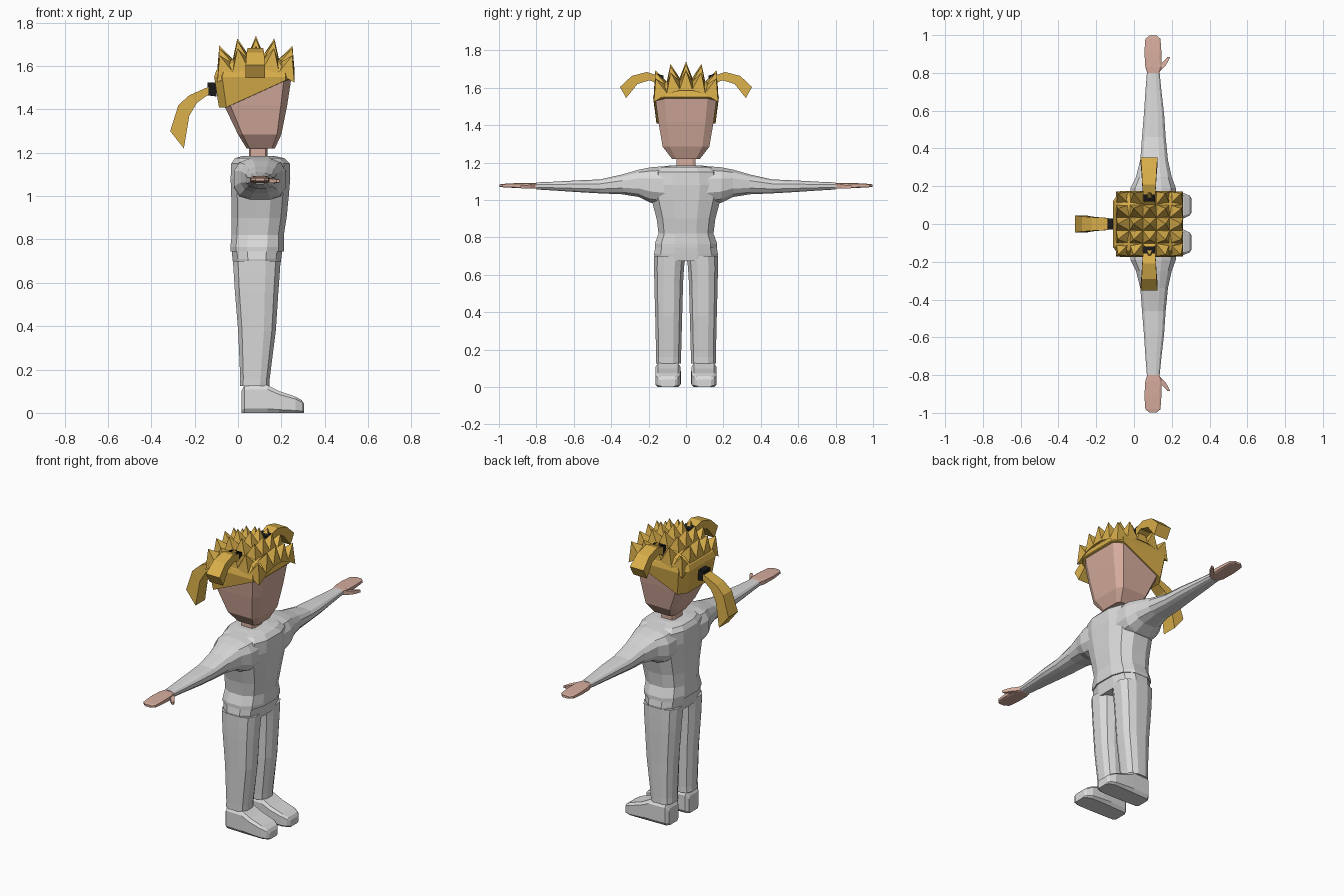
import bpy, bmesh, math
from mathutils import Vector

cube = bpy.data.objects.get("Cube")
if cube:
    bpy.data.objects.remove(cube, do_unlink=True)


def material(name, rgb):
    m = bpy.data.materials.new(name)
    m.use_nodes = True
    m.diffuse_color = (*rgb, 1)
    bsdf = next(n for n in m.node_tree.nodes if n.type == 'BSDF_PRINCIPLED')
    bsdf.inputs["Base Color"].default_value = (*rgb, 1)
    bsdf.inputs["Roughness"].default_value = 0.8
    return m


CLOTH = material("light_grey_cloth", (0.7, 0.7, 0.7))
SKIN = material("skin", (0.68, 0.42, 0.34))
HAIR = material("golden_hair", (0.70, 0.43, 0.07))
BLACK = material("black_band", (0.01, 0.01, 0.01))

# Unit cross-sections: rounded, chamfered box, plain box
ROUND = []
for i in range(12):
    a = math.tau * (i + 0.5) / 12
    c, s = math.cos(a), math.sin(a)
    ROUND.append((math.copysign(abs(c) ** 0.75, c) * 1.02, math.copysign(abs(s) ** 0.75, s) * 1.02))
CHAMFER = [(1, .7), (.8, 1), (-.8, 1), (-1, .7), (-1, -.7), (-.8, -1), (.8, -1), (1, -.7)]
BOX = [(1, 1), (-1, 1), (-1, -1), (1, -1)]


def finish(name, bm, mat):
    bmesh.ops.recalc_face_normals(bm, faces=bm.faces)
    me = bpy.data.meshes.new(name)
    bm.to_mesh(me)
    bm.free()
    me.materials.append(mat)
    ob = bpy.data.objects.new(name, me)
    bpy.context.scene.collection.objects.link(ob)
    return ob


def skin_rings(name, rings, mat):
    """Join rings of points into a closed tube."""
    bm = bmesh.new()
    vs = [[bm.verts.new(p) for p in ring] for ring in rings]
    n = len(vs[0])
    for lo, hi in zip(vs, vs[1:]):
        for i in range(n):
            j = (i + 1) % n
            bm.faces.new((lo[i], lo[j], hi[j], hi[i]))
    bm.faces.new(vs[0])
    bm.faces.new(vs[-1])
    return finish(name, bm, mat)


def loft(name, mat, axis, shape, sections, side=1):
    """Sections are (position, low a, high a, low b, high b); side -1 mirrors in y."""
    rings = []
    for t, a0, a1, b0, b1 in sections:
        ring = []
        for u, v in shape:
            a = (a0 + a1) / 2 + u * (a1 - a0) / 2
            b = (b0 + b1) / 2 + v * (b1 - b0) / 2
            p = {'z': (a, b, t), 'y': (a, t, b), 'x': (t, a, b)}[axis]
            ring.append((p[0], p[1] * side, p[2]))
        rings.append(ring)
    return skin_rings(name, rings, mat)


# Head and neck
loft("neck", SKIN, 'z', CHAMFER, [(1.16, .05, .135, -.05, .05), (1.25, .05, .135, -.05, .05)])
loft("head", SKIN, 'z', CHAMFER, [
    (1.22, .04, .17, -.075, .075), (1.285, .0, .2, -.125, .125),
    (1.42, -.065, .227, -.148, .148), (1.55, -.09, .247, -.165, .165),
    (1.6, -.07, .22, -.14, .14)])

# Hair cap with a hairline sloping down towards the back
cap = loft("hair_cap", HAIR, 'z', CHAMFER, [
    (1.4, -.088, .254, -.172, .172), (1.55, -.11, .257, -.176, .176),
    (1.58, -.1, .25, -.168, .168), (1.615, -.06, .22, -.14, .14),
    (1.645, 0, .165, -.08, .08)])
for v in cap.data.vertices:
    if v.co.z < 1.45:
        if v.co.x < 0:
            v.co.y *= .92
        v.co.z = min(1.545, max(1.41, 1.41 + .46 * (v.co.x + .05)))

# Spikes over the crown
def crown(u, v):
    return Vector((.0825 + .14 * u, .135 * v, 1.665 - .04 * (u * u + v * v)))


bm = bmesh.new()
for i in range(-2, 3):
    for j in range(-2, 3):
        u, v = i / 2, j / 2
        tip = crown(u, v) + Vector((.42 * u, .42 * v, 1)).normalized() * .075
        top = bm.verts.new(tip)
        base = [bm.verts.new(crown(u + .27 * a, v + .27 * b) - Vector((0, 0, .012))) for a, b in BOX]
        for k in range(4):
            bm.faces.new((base[k], base[(k + 1) % 4], top))
        bm.faces.new(base)
finish("hair_spikes", bm, HAIR)


# Tied tails: pairs of upper and lower edge points (distance out, height)
def tail(name, mat, direction, pairs, widths):
    d = Vector(direction)
    across = Vector((-d.y, d.x, 0))
    origin = Vector((.08, 0, 0))
    rings = []
    for (o1, z1, o2, z2), w in zip(pairs, widths):
        up = origin + d * o1 + Vector((0, 0, z1))
        low = origin + d * o2 + Vector((0, 0, z2))
        rings.append([up + across * w, up - across * w, low - across * w, low + across * w])
    skin_rings(name, rings, mat)


WIDTHS = (.032, .036, .04, .045)
tail("back_ponytail", HAIR, (-1, 0, 0), [
    (.215, 1.505, .215, 1.47), (.305, 1.465, .27, 1.43),
    (.355, 1.42, .305, 1.37), (.393, 1.3, .33, 1.22)], WIDTHS)
tail("back_hair_band", BLACK, (-1, 0, 0), [
    (.18, 1.525, .18, 1.46), (.22, 1.525, .22, 1.465)], (.03, .03))
for label, s in (("front", -1), ("rear", 1)):
    tail(label + "_pigtail", HAIR, (0, s, 0), [
        (.15, 1.665, .15, 1.62), (.21, 1.684, .195, 1.64),
        (.29, 1.663, .26, 1.62), (.353, 1.604, .32, 1.545)], WIDTHS)
    tail(label + "_hair_band", BLACK, (0, s, 0), [
        (.12, 1.665, .12, 1.605), (.155, 1.675, .155, 1.61)], (.03, .03))

# Shirt and hips
loft("shirt", CLOTH, 'z', ROUND, [
    (.745, -.035, .212, -.168, .168), (.765, -.036, .213, -.168, .168),
    (.82, -.03, .212, -.148, .148), (.9, -.03, .225, -.158, .158),
    (1.0, -.032, .235, -.185, .185), (1.08, -.035, .242, -.2, .2),
    (1.15, -.032, .24, -.185, .185), (1.175, -.015, .215, -.15, .15),
    (1.185, .02, .17, -.08, .08)])
loft("hips", CLOTH, 'z', ROUND, [
    (.675, -.022, .195, -.165, .165), (.71, -.026, .2, -.172, .172),
    (.75, -.03, .205, -.165, .165)])

# Limbs, once per side
for label, s in (("front", -1), ("rear", 1)):
    loft(label + "_arm", CLOTH, 'y', ROUND, [
        (.1, -.02, .225, .97, 1.182), (.19, -.02, .222, .985, 1.175),
        (.25, .01, .2, 1.015, 1.163), (.34, .033, .18, 1.03, 1.137),
        (.46, .042, .168, 1.035, 1.11), (.58, .052, .16, 1.042, 1.105),
        (.7, .06, .146, 1.05, 1.098), (.8, .068, .136, 1.056, 1.094)], s)
    loft(label + "_hand", SKIN, 'y', CHAMFER, [
        (.785, .075, .13, 1.06, 1.09), (.83, .06, .145, 1.06, 1.092),
        (.91, .055, .145, 1.064, 1.09), (.98, .06, .14, 1.068, 1.086),
        (.997, .08, .122, 1.07, 1.083)], s)
    loft(label + "_thumb", SKIN, 'y', BOX, [
        (.8, .1, .13, 1.062, 1.085), (.835, .13, .165, 1.06, 1.082),
        (.86, .155, .18, 1.06, 1.08), (.885, .178, .192, 1.063, 1.077)], s)
    loft(label + "_trouser_leg", CLOTH, 'z', ROUND, [
        (.125, .008, .145, .026, .16), (.16, .01, .147, .026, .16),
        (.38, 0, .175, .02, .165), (.56, -.015, .187, .015, .17),
        (.64, -.02, .193, .01, .171), (.7, -.024, .197, .002, .171)], s)
    loft(label + "_shoe", CLOTH, 'x', CHAMFER, [
        (.015, .05, .14, 0, .1), (.03, .035, .158, 0, .128),
        (.135, .03, .162, 0, .128), (.19, .028, .163, 0, .1),
        (.265, .03, .163, 0, .075), (.295, .045, .15, 0, .058),
        (.305, .06, .135, 0, .04)], s)
